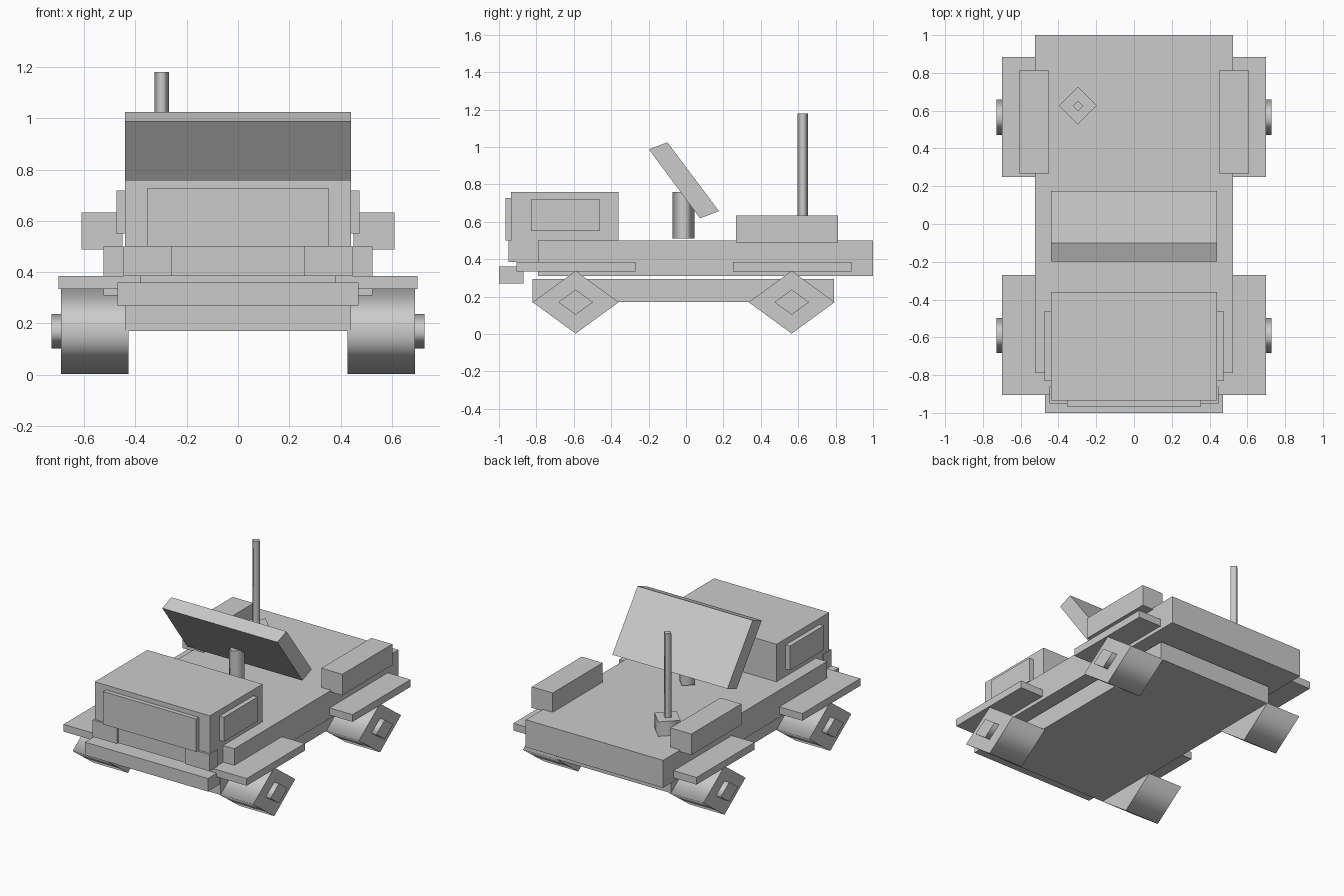
import bpy, bmesh, math

if "Cube" in bpy.data.objects:
    bpy.data.objects.remove(bpy.data.objects["Cube"])

grey = bpy.data.materials.new("body grey")
grey.diffuse_color = (0.6, 0.6, 0.6, 1)
grey.use_nodes = True
grey.node_tree.nodes["Principled BSDF"].inputs["Base Color"].default_value = grey.diffuse_color


def finish(name, bm):
    bmesh.ops.recalc_face_normals(bm, faces=bm.faces)
    mesh = bpy.data.meshes.new(name)
    bm.to_mesh(mesh)
    bm.free()
    mesh.materials.append(grey)
    ob = bpy.data.objects.new(name, mesh)
    bpy.context.collection.objects.link(ob)
    return ob


def prism(name, ring, offset, smooth=False):
    """Extrude a closed ring of points; smooth affects the walls only."""
    bm = bmesh.new()
    base = bm.faces.new([bm.verts.new(p) for p in ring])
    ext = bmesh.ops.extrude_face_region(bm, geom=[base], use_keep_orig=True)
    moved = [g for g in ext["geom"] if isinstance(g, bmesh.types.BMVert)]
    caps = {base} | {g for g in ext["geom"] if isinstance(g, bmesh.types.BMFace)}
    bmesh.ops.translate(bm, verts=moved, vec=offset)
    for f in bm.faces:
        f.smooth = smooth and f not in caps
    return finish(name, bm)


def box(name, x, y, z):
    ring = [(x[0], y[0], z[0]), (x[1], y[0], z[0]),
            (x[1], y[1], z[0]), (x[0], y[1], z[0])]
    return prism(name, ring, (0, 0, z[1] - z[0]))


def pair(name, x, y, z):
    box("right_" + name, x, y, z)
    box("left_" + name, (-x[1], -x[0]), y, z)


def diamond_post(name, cx, cy, r, z0, z1):
    ring = [(cx + r, cy, z0), (cx, cy + r, z0), (cx - r, cy, z0), (cx, cy - r, z0)]
    return prism(name, ring, (0, 0, z1 - z0), True)


def diamond_axle(name, x0, x1, cy, cz, ry, rz):
    ring = [(x0, cy + ry, cz), (x0, cy, cz + rz), (x0, cy - ry, cz), (x0, cy, cz - rz)]
    return prism(name, ring, (x1 - x0, 0, 0), True)


# Hull
box("chassis", (-0.44, 0.44), (-0.82, 0.79), (0.17, 0.295))
box("deck", (-0.525, 0.525), (-0.79, 1.0), (0.31, 0.5))
box("bumper", (-0.47, 0.47), (-1.0, -0.87), (0.27, 0.36))

# Cab with windows and headlights
box("cab", (-0.44, 0.44), (-0.935, -0.36), (0.385, 0.76))
box("windshield", (-0.355, 0.355), (-0.965, -0.93), (0.5, 0.727))
pair("window", (0.43, 0.473), (-0.83, -0.46), (0.55, 0.718))
pair("headlight", (0.26, 0.447), (-0.95, -0.86), (0.385, 0.5))

# Fenders and side lockers
pair("front_fender", (0.38, 0.7), (-0.905, -0.27), (0.335, 0.385))
pair("rear_fender", (0.38, 0.7), (0.25, 0.885), (0.335, 0.385))
pair("locker", (0.45, 0.61), (0.267, 0.813), (0.488, 0.633))

# Wheels and hubs
for end, cy in (("front", -0.59), ("rear", 0.565)):
    for side, s in (("right", 1), ("left", -1)):
        diamond_axle(f"{end}_{side}_wheel", s * 0.428, s * 0.69, cy, 0.17, 0.23, 0.168)
        diamond_axle(f"{end}_{side}_hub", s * 0.68, s * 0.727, cy, 0.17, 0.093, 0.067)

# Slanted panel on its post
diamond_post("panel_post", 0, -0.013, 0.058, 0.51, 0.76)
prism("slanted_panel", [(-0.44, -0.198, 0.987), (-0.44, -0.1, 1.025),
                        (-0.44, 0.176, 0.657), (-0.44, 0.075, 0.618)], (0.88, 0, 0))

# Antenna
diamond_post("antenna_base", -0.297, 0.627, 0.1, 0.49, 0.6)
diamond_post("antenna_mast", -0.297, 0.625, 0.028, 0.58, 1.18)
